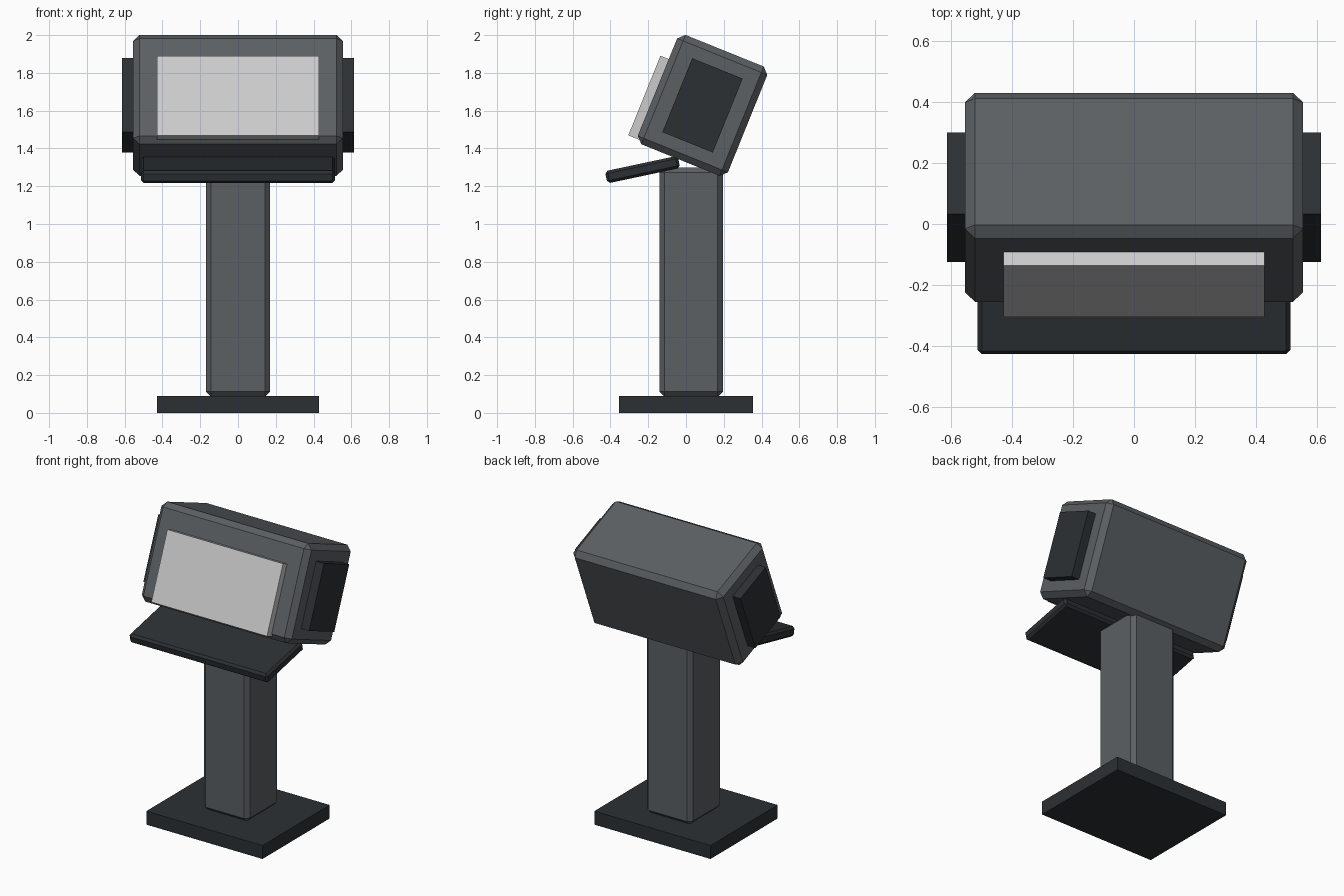
import bpy
from math import radians
from mathutils import Matrix, Vector

if "Cube" in bpy.data.objects:
    bpy.data.objects.remove(bpy.data.objects["Cube"])


def material(name, rgb):
    m = bpy.data.materials.new(name)
    m.diffuse_color = (*rgb, 1)
    m.use_nodes = True
    m.node_tree.nodes["Principled BSDF"].inputs["Base Color"].default_value = m.diffuse_color
    return m


casing = material("casing_grey", (0.105, 0.115, 0.125))
dark = material("dark_trim", (0.025, 0.03, 0.033))
glass = material("screen_grey", (0.55, 0.55, 0.55))


def box(name, size, loc, mat, tilt=0.0, bevel=0.0):
    bpy.ops.mesh.primitive_cube_add(size=1, location=loc, rotation=(tilt, 0, 0))
    ob = bpy.context.object
    ob.name = name
    ob.scale = size
    bpy.ops.object.transform_apply(location=False, rotation=False, scale=True)
    if bevel:
        mod = ob.modifiers.new("chamfer", "BEVEL")
        mod.width = bevel
        mod.segments = 1
    ob.data.materials.append(mat)
    return ob


# Stand
box("base_plate", (0.86, 0.71, 0.09), (0, 0, 0.045), dark)
box("column", (0.34, 0.336, 1.215), (0, 0.027, 0.6925), casing, bevel=0.027)

# Tilted head; its parts are placed in the head's own frame
TILT = radians(-22)
CENTRE = Vector((0, 0.0875, 1.628))


def on_head(x, y, z):
    return CENTRE + Matrix.Rotation(TILT, 3, "X") @ Vector((x, y, z))


box("head_housing", (1.11, 0.515, 0.624), CENTRE, casing, TILT, 0.034)
box("screen", (0.856, 0.06, 0.454), on_head(0, -0.275, -0.067), glass, TILT)
for side, label in ((-1, "left"), (1, "right")):
    box(label + "_side_panel", (0.08, 0.288, 0.422), on_head(side * 0.573, 0, 0), dark, TILT)

# Sloping shelf under the screen
box("shelf", (1.026, 0.394, 0.066), (0, -0.23, 1.288), dark, radians(12), 0.014)
